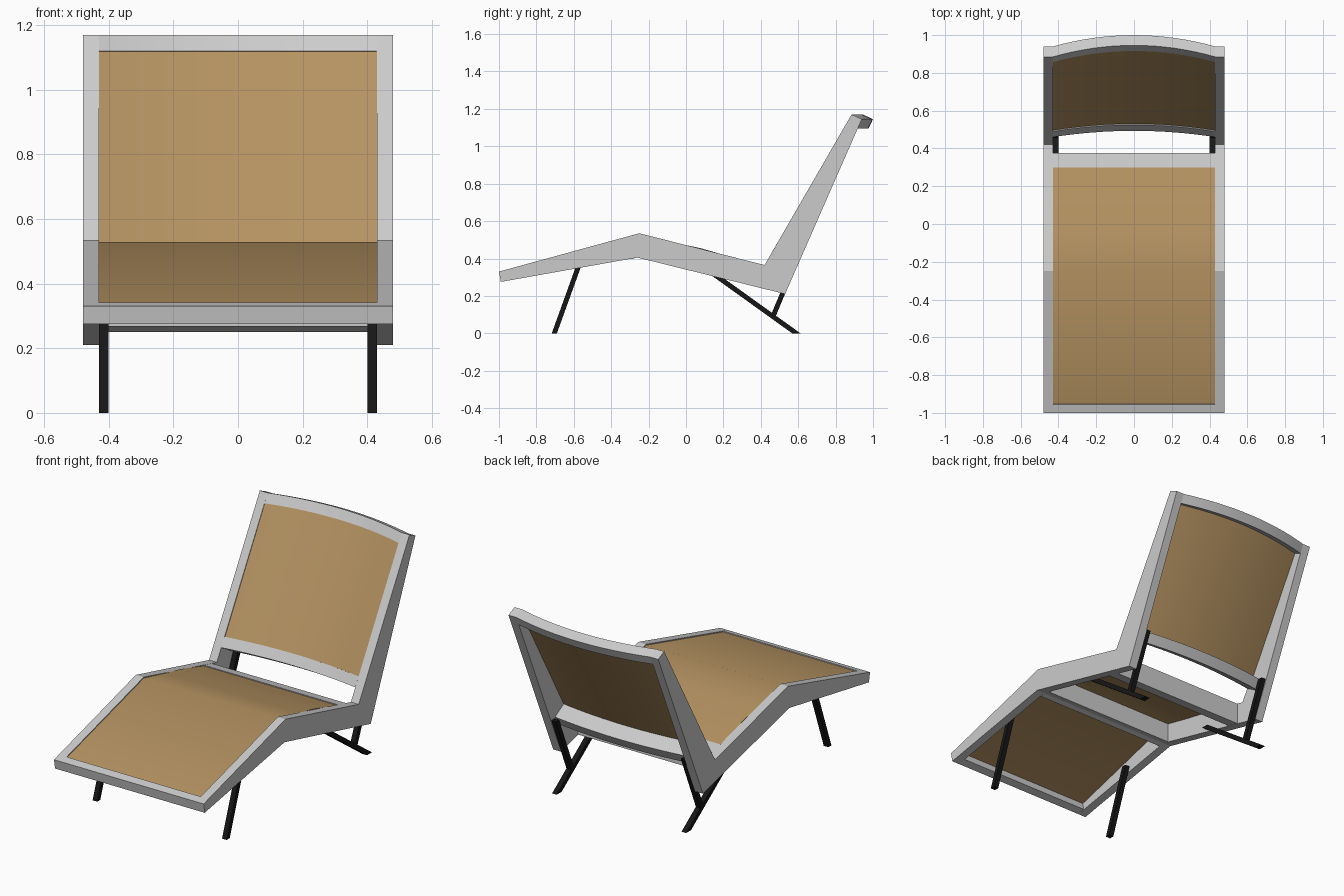
import bpy, bmesh, math

if "Cube" in bpy.data.objects:
    bpy.data.objects.remove(bpy.data.objects["Cube"])

IN, OUT = 0.43, 0.48        # inner and outer x of the side rails


def material(name, rgb):
    m = bpy.data.materials.new(name)
    m.diffuse_color = (*rgb, 1)
    m.use_nodes = True
    m.node_tree.nodes["Principled BSDF"].inputs["Base Color"].default_value = m.diffuse_color
    return m


TAN = material("tan_fabric", (0.46, 0.29, 0.12))
BLACK = material("black_metal", (0.008, 0.008, 0.008))


def bow(x, z):
    """Backward bulge of the backrest, larger toward the top."""
    t = (z - 0.43) / 0.72
    return (0.033 + 0.027 * t) * (1 - (x / IN) ** 2)


def sweep(name, profile, x0, x1, steps=1, curved=False, mat=None, mirror=False, smooth=False):
    """Sweep a closed (y, z) profile along x, optionally bowed backward."""
    bm = bmesh.new()
    rings = []
    for i in range(steps + 1):
        x = x0 + (x1 - x0) * i / steps
        rings.append([bm.verts.new((x, y + (bow(x, z) if curved else 0), z)) for y, z in profile])
    n = len(profile)
    for a, b in zip(rings, rings[1:]):
        for k in range(n):
            bm.faces.new((a[k], a[(k + 1) % n], b[(k + 1) % n], b[k]))
    bm.faces.new(rings[0])
    bm.faces.new(rings[-1])
    bmesh.ops.recalc_face_normals(bm, faces=bm.faces)
    me = bpy.data.meshes.new(name)
    bm.to_mesh(me)
    bm.free()
    ob = bpy.data.objects.new(name, me)
    bpy.context.collection.objects.link(ob)
    if mat:
        me.materials.append(mat)
    if mirror:
        ob.modifiers.new("Mirror", 'MIRROR')
    if smooth:
        bpy.ops.object.select_all(action='DESELECT')
        ob.select_set(True)
        bpy.context.view_layer.objects.active = ob
        bpy.ops.object.shade_smooth_by_angle(angle=math.radians(35))
    return ob


def bar(name, p, q, t=0.026):
    """Pair of slanted leg bars whose ends are cut level."""
    dy, dz = q[0] - p[0], q[1] - p[1]
    h = t / 2 * math.hypot(dy, dz) / abs(dz)
    prof = [(p[0] - h, p[1]), (p[0] + h, p[1]), (q[0] + h, q[1]), (q[0] - h, q[1])]
    return sweep(name, prof, 0.40, IN, mat=BLACK, mirror=True)


# Zigzag side rails
sweep("side_rails", [(-1, .33), (-.25, .535), (.42, .365), (.885, 1.17),
                     (.94, 1.145), (.53, .21), (-.26, .405), (-.99, .275)],
      IN, OUT, mirror=True)

# Seat cross rails
sweep("front_rail", [(-1, .33), (-.955, .342), (-.945, .286), (-.99, .275)], -IN, IN)
sweep("knee_rail", [(-.30, .505), (-.25, .518), (-.22, .51), (-.22, .396), (-.26, .405), (-.29, .398)], -IN, IN)
sweep("rear_seat_rail", [(.30, .395), (.375, .376), (.375, .25), (.30, .268)], -IN, IN)

# Seat fabric, bent over the knee
top = [(-.955, .337), (-.25, .529), (-.05, .482), (.08, .455), (.20, .42), (.30, .39)]
sweep("seat_panel", top + [(y, z - .012) for y, z in reversed(top)], -IN, IN, mat=TAN, smooth=True)

# Curved backrest rails
sweep("back_top_rail", [(.885, 1.17), (.94, 1.145), (.918, 1.095), (.857, 1.12)],
      -IN, IN, 16, True, smooth=True)
sweep("back_lower_rail", [(.46, .435), (.49, .487), (.585, .432), (.555, .38)],
      -IN, IN, 16, True, smooth=True)

# Curved backrest fabric
sweep("back_panel", [(.494, .482), (.861, 1.122), (.872, 1.116), (.505, .476)],
      -IN, IN, 16, True, TAN, smooth=True)

# Legs
bar("front_legs", (-.565, .385), (-.704, 0))
bar("rear_legs", (.13, .33), (.59, 0))
bar("rear_struts", (.465, .09), (.605, .425))
